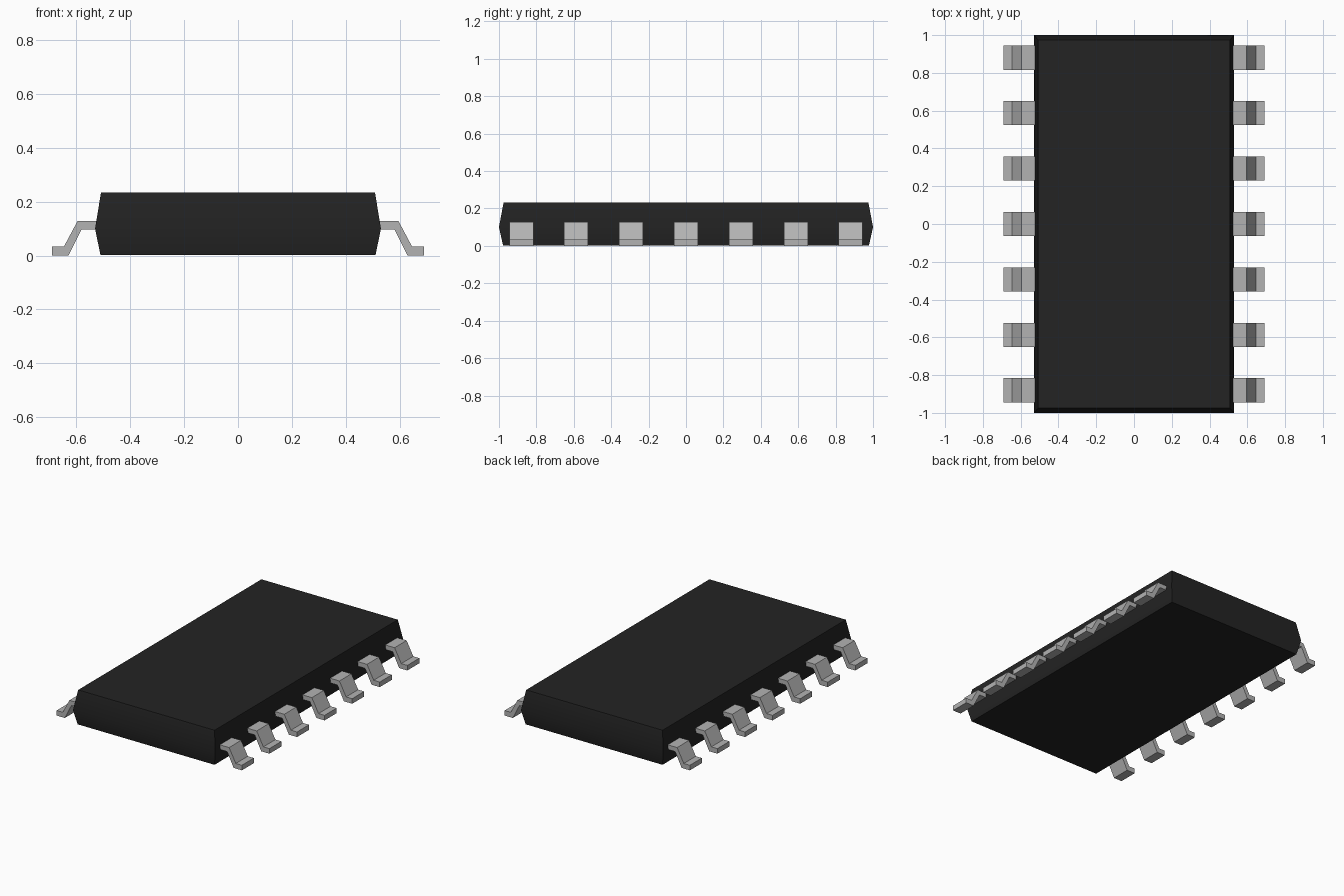
import bpy
import bmesh
import math

cube = bpy.data.objects.get("Cube")
if cube:
    bpy.data.objects.remove(cube, do_unlink=True)


def material(name, rgb):
    mat = bpy.data.materials.new(name)
    mat.use_nodes = True
    mat.diffuse_color = (*rgb, 1)
    mat.node_tree.nodes["Principled BSDF"].inputs["Base Color"].default_value = (*rgb, 1)
    return mat


def finish(name, bm, mat):
    bmesh.ops.recalc_face_normals(bm, faces=bm.faces)
    mesh = bpy.data.meshes.new(name)
    bm.to_mesh(mesh)
    bm.free()
    mesh.materials.append(mat)
    obj = bpy.data.objects.new(name, mesh)
    bpy.context.collection.objects.link(obj)
    return obj


black = material("black plastic", (0.017, 0.017, 0.017))
metal = material("grey metal", (0.45, 0.45, 0.45))

# Package body: three stacked rectangles, widest at the mould seam
bm = bmesh.new()
rings = []
for hx, hy, z in [(0.51, 0.978, 0.002), (0.53, 1.0, 0.1), (0.508, 0.975, 0.233)]:
    corners = [(-hx, -hy), (hx, -hy), (hx, hy), (-hx, hy)]
    rings.append([bm.verts.new((x, y, z)) for x, y in corners])
for low, high in zip(rings, rings[1:]):
    for i in range(4):
        j = (i + 1) % 4
        bm.faces.new((low[i], low[j], high[j], high[i]))
bm.faces.new(rings[0])
bm.faces.new(rings[-1])
body = finish("package_body", bm, black)
bpy.ops.object.select_all(action="DESELECT")
body.select_set(True)
bpy.context.view_layer.objects.active = body
bpy.ops.object.shade_smooth_by_angle(angle=math.radians(30))

# Gull-wing pins: one bent strip profile, extruded along y and repeated
PROFILE = [(0.5, 0.097), (0.58, 0.097), (0.629, 0), (0.69, 0),
           (0.69, 0.034), (0.645, 0.034), (0.595, 0.128), (0.5, 0.128)]
COUNT, PITCH, WIDTH = 7, 0.2935, 0.128


def pin(name, side, y):
    bm = bmesh.new()
    face = bm.faces.new([bm.verts.new((side * x, y - WIDTH / 2, z)) for x, z in PROFILE])
    ext = bmesh.ops.extrude_face_region(bm, geom=[face], use_keep_orig=True)
    moved = [v for v in ext["geom"] if isinstance(v, bmesh.types.BMVert)]
    bmesh.ops.translate(bm, verts=moved, vec=(0, WIDTH, 0))
    finish(name, bm, metal)


for label, side in (("left", 1), ("right", -1)):
    for i in range(COUNT):
        pin(f"{label}_pin_{i + 1}", side, (i - (COUNT - 1) / 2) * PITCH)
